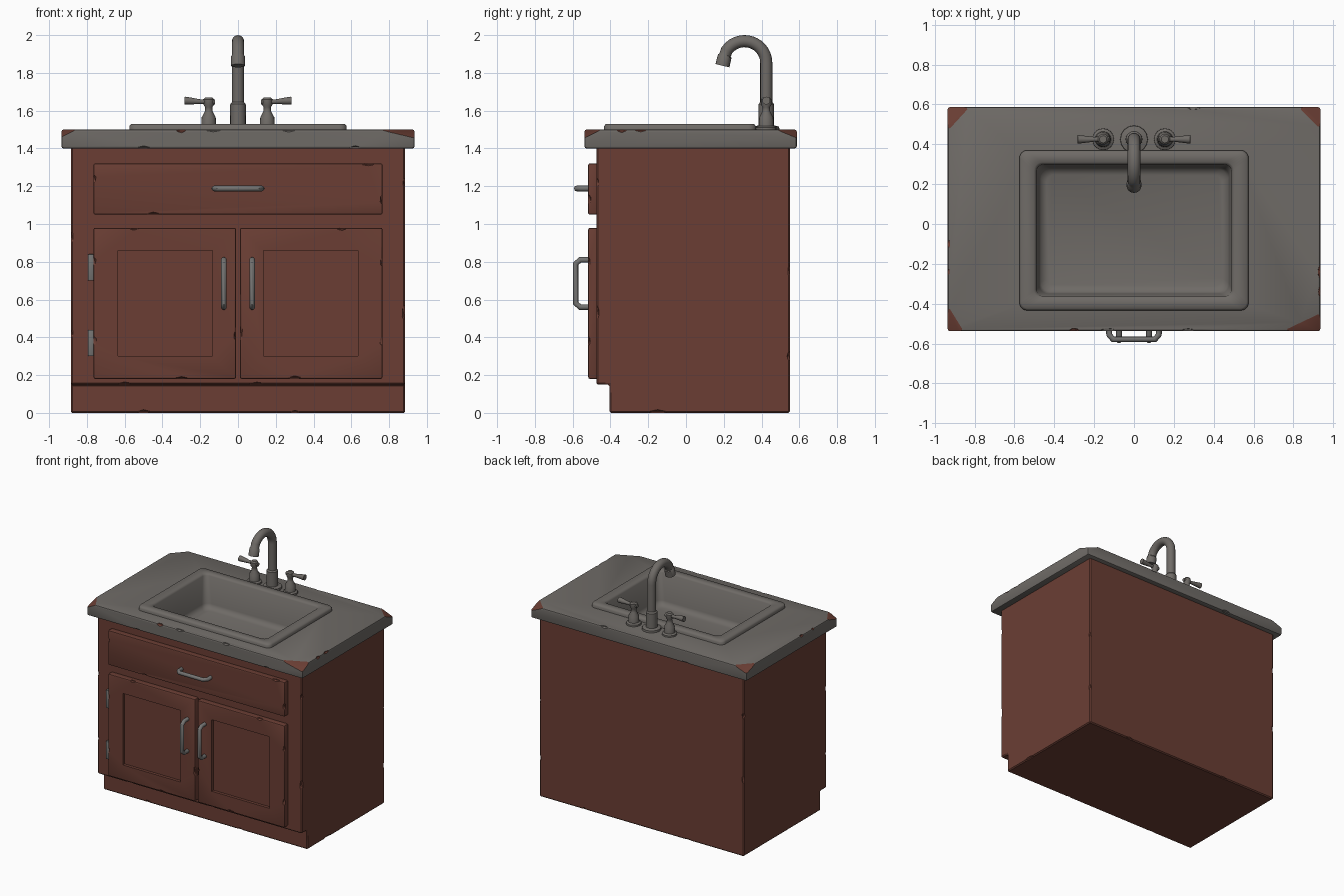
import bpy, bmesh, math, random
from mathutils import Vector, Matrix

if "Cube" in bpy.data.objects:
    bpy.data.objects.remove(bpy.data.objects["Cube"])

random.seed(4)


def material(name, rgb):
    m = bpy.data.materials.new(name)
    m.diffuse_color = (*rgb, 1)
    m.use_nodes = True
    m.node_tree.nodes["Principled BSDF"].inputs["Base Color"].default_value = m.diffuse_color
    return m


WOOD = material("red_brown_wood", (0.145, 0.048, 0.034))
STONE = material("warm_grey_counter", (0.158, 0.146, 0.134))
METAL = material("grey_metal", (0.175, 0.173, 0.168))


def smooth(ob, angle=35):
    bpy.ops.object.select_all(action='DESELECT')
    ob.select_set(True)
    bpy.context.view_layer.objects.active = ob
    bpy.ops.object.shade_smooth_by_angle(angle=math.radians(angle))


def make(name, bm, *mats):
    me = bpy.data.meshes.new(name)
    bm.to_mesh(me)
    bm.free()
    for m in mats:
        me.materials.append(m)
    ob = bpy.data.objects.new(name, me)
    bpy.context.collection.objects.link(ob)
    return ob


def box(name, x, y, z, *mats, bevel=0.01):
    bm = bmesh.new()
    bmesh.ops.create_cube(bm, size=1)
    for v in bm.verts:
        v.co = [r[0] if c < 0 else r[1] for c, r in zip(v.co, (x, y, z))]
    if bevel:
        bmesh.ops.bevel(bm, geom=bm.edges[:], offset=bevel, segments=2,
                        profile=0.5, affect='EDGES')
    return make(name, bm, *mats)


def cut(ob, cutter):
    mod = ob.modifiers.new("cut", 'BOOLEAN')
    mod.operation, mod.solver, mod.object = 'DIFFERENCE', 'EXACT', cutter
    bpy.ops.object.select_all(action='DESELECT')
    ob.select_set(True)
    bpy.context.view_layer.objects.active = ob
    bpy.ops.object.modifier_apply(modifier=mod.name)
    bpy.data.objects.remove(cutter)


def gouge(ob, spots, index=0):
    """Small worn nicks: each spot is (position, edge axis, length)."""
    bm = bmesh.new()
    for pos, axis, length in spots:
        s = [random.uniform(0.012, 0.018) for _ in range(3)]
        s['xyz'.index(axis)] = length
        bmesh.ops.create_icosphere(
            bm, subdivisions=1, radius=1,
            matrix=Matrix.Translation(pos) @ Matrix.Diagonal((*s, 1)))
    for f in bm.faces:
        f.material_index = index
    cut(ob, make("nick_cutter", bm, *ob.data.materials))


def tube(name, points, radii, mat, sides=4):
    cu = bpy.data.curves.new(name, 'CURVE')
    cu.dimensions = '3D'
    cu.bevel_depth, cu.bevel_resolution, cu.use_fill_caps = 1, sides, True
    sp = cu.splines.new('POLY')
    sp.points.add(len(points) - 1)
    for p, co, r in zip(sp.points, points, radii):
        p.co, p.radius = (*co, 1), r
    ob = bpy.data.objects.new(name, cu)
    bpy.context.collection.objects.link(ob)
    bpy.ops.object.select_all(action='DESELECT')
    ob.select_set(True)
    bpy.context.view_layer.objects.active = ob
    bpy.ops.object.convert(target='MESH')
    ob = bpy.context.view_layer.objects.active
    ob.data.materials.clear()
    ob.data.materials.append(mat)
    smooth(ob, 40)
    return ob


# Cabinet body with toe kick, open on top under the counter
bm = bmesh.new()
profile = [(-.405, 0), (.55, 0), (.55, 1.41), (-.475, 1.41), (-.475, .15), (-.405, .15)]
face = bm.faces.new([bm.verts.new((-.885, y, z)) for y, z in profile])
ext = bmesh.ops.extrude_face_region(bm, geom=[face])
bmesh.ops.translate(bm, vec=(1.77, 0, 0),
                    verts=[v for v in ext['geom'] if isinstance(v, bmesh.types.BMVert)])
bmesh.ops.recalc_face_normals(bm, faces=bm.faces[:])
bmesh.ops.bevel(bm, geom=bm.edges[:], offset=.008, segments=1, affect='EDGES')
body = make("cabinet_body", bm, WOOD)
gouge(body, [((-.885, -.475, .93), 'z', .04), ((-.885, -.475, .42), 'z', .03),
             ((.885, -.475, .53), 'z', .05), ((.885, -.475, 1.22), 'z', .03),
             ((.885, .55, .75), 'z', .04), ((.885, .55, .3), 'z', .03),
             ((-.885, .55, .6), 'z', .04), ((-.885, .55, 1.1), 'z', .03),
             ((.5, .55, 0), 'x', .04), ((-.4, .55, 0), 'x', .05),
             ((-.5, -.405, 0), 'x', .04), ((.3, -.405, 0), 'x', .03),
             ((.885, -.15, 0), 'y', .06), ((-.6, -.475, .15), 'x', .04),
             ((.1, -.475, .15), 'x', .05)])
bm = bmesh.new()
bm.from_mesh(body.data)
bmesh.ops.delete(bm, context='FACES', geom=[
    f for f in bm.faces if f.normal.z > .9 and f.calc_center_median().z > 1.4])
bm.to_mesh(body.data)
bm.free()
smooth(body)

# Countertop with sink opening, nicks and worn corners
top = box("countertop", (-.935, .935), (-.538, .587), (1.4, 1.5), STONE, WOOD, bevel=.012)
cut(top, box("sink_opening", (-.53, .53), (-.39, .33), (1.3, 1.6), STONE, WOOD, bevel=0))
gouge(top, [((-.13, -.538, 1.5), 'x', .05), ((.27, -.538, 1.5), 'x', .04),
            ((-.5, -.538, 1.4), 'x', .04), ((.62, -.538, 1.4), 'x', .04),
            ((.3, .587, 1.5), 'x', .04), ((-.4, .587, 1.4), 'x', .05)])
gouge(top, [((.935, -.24, 1.5), 'y', .035), ((.935, -.34, 1.5), 'y', .03),
            ((-.935, -.1, 1.5), 'y', .025), ((-.935, -.24, 1.5), 'y', .02),
            ((-.3, -.538, 1.5), 'x', .03)], 1)
bm = bmesh.new()
bm.from_mesh(top.data)
for sx, sy, a, b, c in ((1, -1, .19, .09, .045), (-1, -1, .08, .13, .04),
                        (1, 1, .11, .11, .045), (-1, 1, .11, .12, .04)):
    edge = Vector((sx * (.935 - a), .587 if sy > 0 else -.538, 1.5))
    res = bmesh.ops.bisect_plane(bm, geom=bm.verts[:] + bm.edges[:] + bm.faces[:],
                                 dist=1e-5, plane_co=edge,
                                 plane_no=Vector((sx / a, sy / b, 1 / c)).normalized(),
                                 clear_outer=True)
    bmesh.ops.edgeloop_fill(bm, mat_nr=1, edges=[
        e for e in res['geom_cut'] if isinstance(e, bmesh.types.BMEdge)])
bm.to_mesh(top.data)
bm.free()
smooth(top)

# Sink: rounded rectangle loops from outer rim to basin floor
bm = bmesh.new()
loops = []
for hx, hy, r, z in ((.575, .402, .04, 1.49), (.575, .402, .04, 1.518), (.565, .392, .035, 1.53),
                     (.502, .342, .04, 1.53), (.49, .33, .035, 1.518), (.478, .318, .05, 1.31),
                     (.468, .308, .05, 1.285), (.44, .28, .04, 1.272)):
    ring = []
    for k, (sx, sy) in enumerate(((1, 1), (-1, 1), (-1, -1), (1, -1))):
        for i in range(6):
            t = math.radians(90 * k + 18 * i)
            ring.append(bm.verts.new((sx * (hx - r) + r * math.cos(t),
                                      sy * (hy - r) + r * math.sin(t) - .032, z)))
    loops.append(ring)
for a, b in zip(loops, loops[1:]):
    for j in range(len(a)):
        k = (j + 1) % len(a)
        bm.faces.new((a[j], a[k], b[k], b[j]))
bm.faces.new(loops[-1])
smooth(make("sink_basin", bm, STONE), 50)

# Drawer front
drawer = box("drawer_front", (-.765, .765), (-.518, -.465), (1.05, 1.32), WOOD, bevel=.008)
gouge(drawer, [((.69, -.518, 1.32), 'x', .04), ((.765, -.518, 1.13), 'z', .03),
               ((-.765, -.518, 1.24), 'z', .025), ((-.45, -.518, 1.05), 'x', .04)])
smooth(drawer)

# Pair of doors with recessed panels
for side, s in (("left", -1), ("right", 1)):
    door = box(side + "_door", sorted((s * .01, s * .765)), (-.518, -.465), (.18, .98),
               WOOD, bevel=.01)
    gouge(door, [((s * .765, -.518, .8), 'z', .03), ((s * .765, -.518, .38), 'z', .03),
                 ((s * .01, -.518, .42), 'z', .05), ((s * .3, -.518, .18), 'x', .04),
                 ((s * .55, -.518, .98), 'x', .03)])
    bm = bmesh.new()
    bm.from_mesh(door.data)
    front = max((f for f in bm.faces if f.normal.y < -.99), key=lambda f: f.calc_area())
    # the panel opening is cut as a clean rectangle below, so drop the temporary mesh
    bm.free()
    x = sorted((s * .135, s * .635))
    cut(door, box("panel_cutter", x, (-.6, -.495), (.3, .86), WOOD, bevel=0))
    smooth(door)

# Door and drawer pulls
pull = [(-.125, -.505), (-.125, -.56), (-.105, -.584), (.105, -.584), (.125, -.56), (.125, -.505)]
for side, x in (("left", -.075), ("right", .075)):
    tube(side + "_door_pull", [(x, y, .685 + t) for t, y in pull], [.015] * 6, METAL)
tube("drawer_pull", [(t, y + .005, 1.188) for t, y in pull], [.015] * 6, METAL)

# Hinges on the left door
for n, z in (("upper", .70), ("lower", .30)):
    smooth(box(n + "_hinge", (-.795, -.763), (-.505, -.465), (z, z + .14), METAL, bevel=.006))

# Gooseneck faucet
FY = .425
path = [(0, FY, z) for z in (1.495, 1.515, 1.522, 1.635, 1.645, 1.853)]
radii = [.07, .068, .042, .041, .032, .032]
for i in range(1, 15):
    t = math.radians(145 * i / 14)
    path.append((0, FY - .115 + .115 * math.cos(t), 1.853 + .115 * math.sin(t)))
    radii.append(.032)
path += [(0, .207, 1.895), (0, .205, 1.888), (0, .193, 1.838)]
radii += [.031, .037, .038]
tube("faucet_spout", path, radii, STONE, 6)

# Tap bases and levers
for side, s in (("left", -1), ("right", 1)):
    zr = [(1.495, .055), (1.512, .054), (1.52, .04), (1.565, .037), (1.595, .021),
          (1.618, .019), (1.63, .027), (1.66, .027), (1.67, .018)]
    tube(side + "_tap_base", [(s * .155, FY, z) for z, _ in zr], [r for _, r in zr], STONE, 6)
    tube(side + "_tap_lever", [(s * x, FY, z) for x, z in
                               ((.122, 1.646), (.14, 1.646), (.2, 1.648), (.265, 1.652), (.283, 1.653))],
         [.014, .016, .012, .02, .021], STONE)
